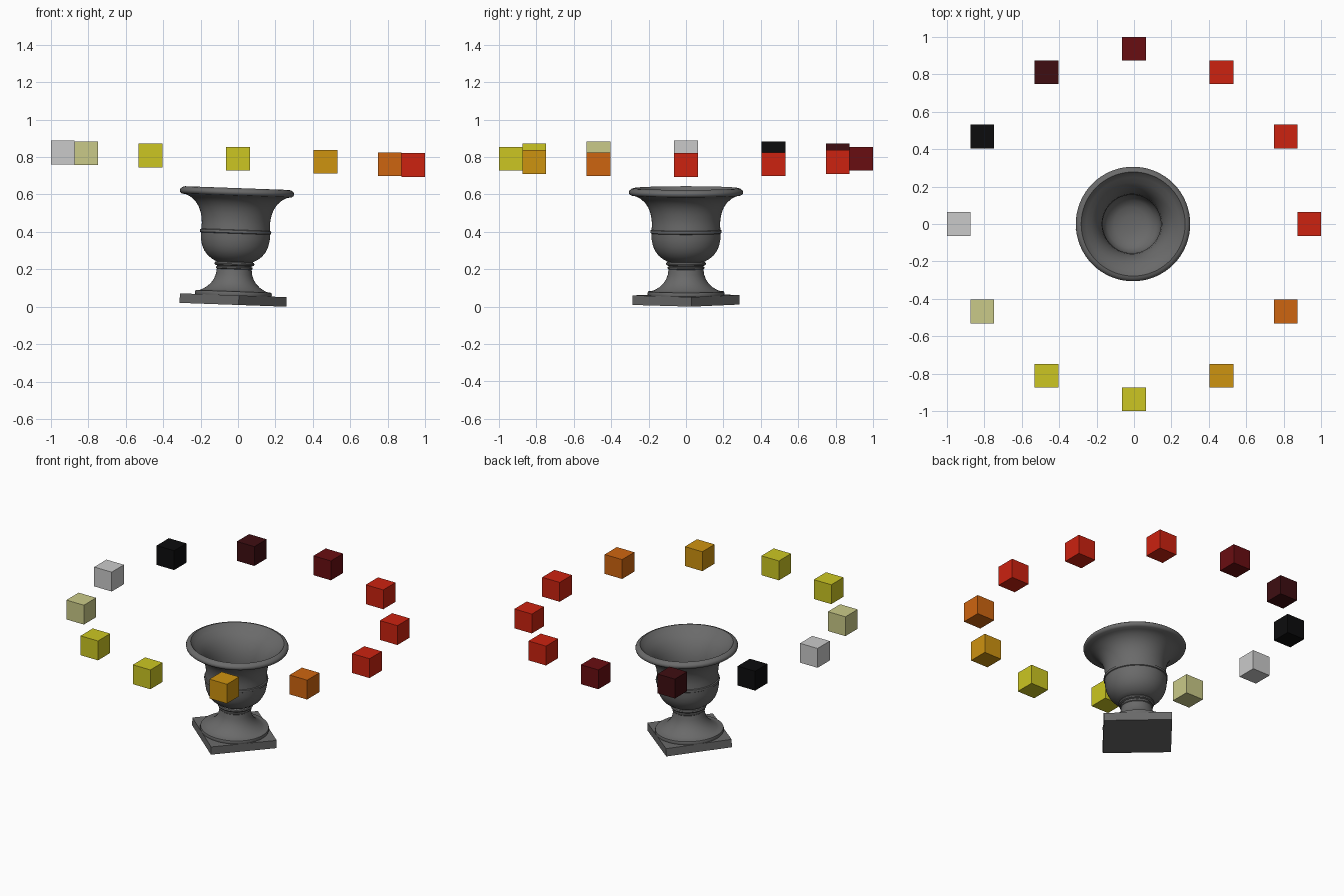
import bpy, bmesh
from math import radians, cos, sin, tau
from mathutils import Matrix, Vector

cube = bpy.data.objects.get("Cube")
if cube:
    bpy.data.objects.remove(cube, do_unlink=True)


def linear(c):
    c /= 255
    return c / 12.92 if c <= 0.04045 else ((c + 0.055) / 1.055) ** 2.4


def material(name, *rgb):
    m = bpy.data.materials.new(name)
    m.use_nodes = True
    colour = (*[linear(c) for c in rgb], 1)
    m.diffuse_color = colour
    m.node_tree.nodes["Principled BSDF"].inputs["Base Color"].default_value = colour
    return m


def add_object(name, bm, mat, matrix):
    bmesh.ops.recalc_face_normals(bm, faces=bm.faces)
    mesh = bpy.data.meshes.new(name)
    bm.to_mesh(mesh)
    bm.free()
    mesh.materials.append(mat)
    ob = bpy.data.objects.new(name, mesh)
    bpy.context.collection.objects.link(ob)
    ob.matrix_world = matrix
    return ob


def box(name, size, mat, matrix):
    bm = bmesh.new()
    bmesh.ops.create_cube(bm, size=1, matrix=Matrix.Diagonal((*size, 1)))
    return add_object(name, bm, mat, matrix)


def lathe(name, profile, mat, matrix, segments=64):
    bm = bmesh.new()
    verts = [bm.verts.new((r, 0, z)) for r, z in profile]
    edges = [bm.edges.new(pair) for pair in zip(verts, verts[1:])]
    bmesh.ops.spin(bm, geom=verts + edges, cent=(0, 0, 0), axis=(0, 0, 1),
                   angle=tau, steps=segments, use_duplicate=False)
    bmesh.ops.remove_doubles(bm, verts=bm.verts, dist=0.0005)
    ob = add_object(name, bm, mat, matrix)
    bpy.ops.object.select_all(action="DESELECT")
    ob.select_set(True)
    bpy.context.view_layer.objects.active = ob
    bpy.ops.object.shade_smooth_by_angle(angle=radians(40))
    return ob


stone = material("stone grey", 106, 106, 106)
red = material("red", 204, 34, 16)
dark_red = material("dark red", 105, 13, 17)
deep_red = material("deep maroon", 62, 13, 17)
black = material("black", 12, 12, 13)
silver = material("light grey", 202, 202, 202)
khaki = material("khaki", 202, 202, 136)
yellow = material("yellow", 204, 198, 34)
gold = material("gold", 206, 147, 16)
orange = material("orange", 206, 101, 16)

# The whole urn leans slightly towards +x
TILT = radians(2.06)
lean = Matrix.Translation((-0.027, 0, 0.0103)) @ Matrix.Rotation(TILT, 4, "Y")

# Square plinth, turned almost corner-on
box("plinth", (0.406, 0.406, 0.051), stone,
    lean @ Matrix.Rotation(radians(51), 4, "Z") @ Matrix.Translation((0, 0, 0.0255)))

# Foot and stem
foot = [(0, 0.05), (0.203, 0.05), (0.206, 0.06), (0.203, 0.071), (0.178, 0.074),
        (0.165, 0.08), (0.142, 0.094), (0.121, 0.114), (0.106, 0.137),
        (0.097, 0.162), (0.093, 0.19), (0.098, 0.194), (0.098, 0.201),
        (0.093, 0.204), (0.093, 0.208), (0.104, 0.212), (0.107, 0.219),
        (0.104, 0.226), (0.095, 0.23), (0.095, 0.24), (0, 0.24)]
lathe("foot", foot, stone, lean)

# Bowl: outside from the bottom up, over the lip, then down the inside
bowl = [(0, 0.229), (0.096, 0.229), (0.122, 0.243), (0.146, 0.262),
        (0.164, 0.286), (0.177, 0.315), (0.184, 0.35), (0.185, 0.381),
        (0.19, 0.384), (0.191, 0.391), (0.19, 0.398), (0.184, 0.401),
        (0.182, 0.43), (0.184, 0.458), (0.19, 0.488), (0.201, 0.518),
        (0.219, 0.545), (0.243, 0.567), (0.27, 0.581), (0.294, 0.585),
        (0.303, 0.592), (0.306, 0.602), (0.302, 0.612), (0.29, 0.621), (0.278, 0.624),
        (0.271, 0.615), (0.25, 0.597), (0.222, 0.575), (0.196, 0.546),
        (0.175, 0.508), (0.161, 0.465), (0.156, 0.42), (0.157, 0.37),
        (0.15, 0.325), (0.128, 0.289), (0.09, 0.267), (0.045, 0.258), (0, 0.256)]
lathe("bowl", bowl, stone, lean)

# Ring of floating colour cubes, following the same slope
ring = [red, red, red, dark_red, deep_red, black,
        silver, khaki, yellow, yellow, gold, orange]
RADIUS = 0.9365
for i, mat in enumerate(ring):
    a = tau * i / len(ring)
    x, y = RADIUS * cos(a), RADIUS * sin(a)
    box(f"colour_cube_{i + 1}", (0.127,) * 3, mat,
        Matrix.Translation((x, y, 0.791 - 0.036 * x)))
